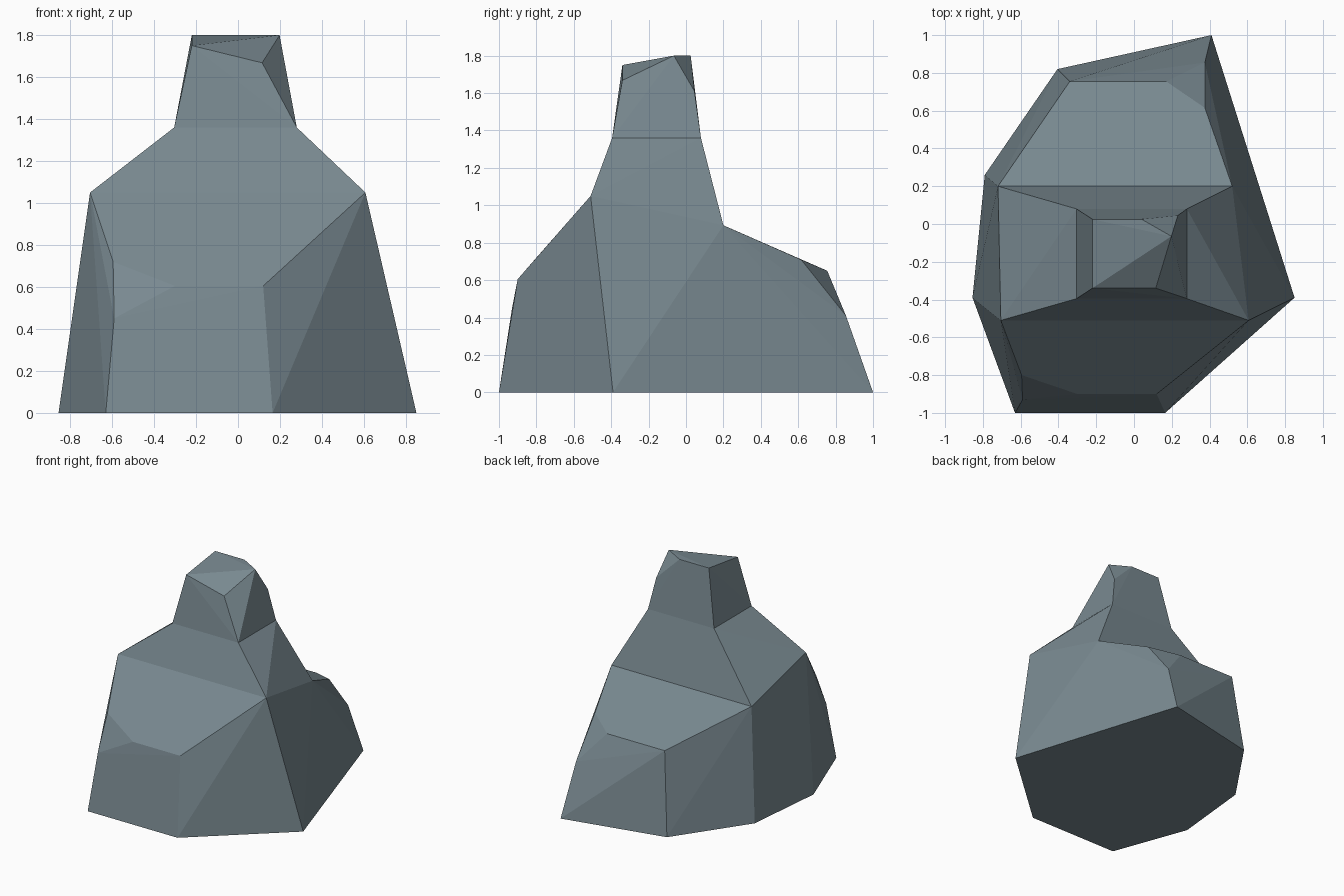
import bpy, bmesh

if "Cube" in bpy.data.objects:
    bpy.data.objects.remove(bpy.data.objects["Cube"])

# Key corners of the faceted boulder
base = [(-.63, -1, 0), (.165, -1, 0), (.85, -.39, 0), (.65, .26, 0),
        (.41, 1, 0), (-.405, .82, 0), (-.79, .26, 0), (-.855, -.39, 0)]
flank = [(.12, -.9, .605), (-.3, -.9, .605), (-.59, -.93, .45), (-.595, -.8, .72),
         (.375, .615, .71), (.375, .855, .41), (.17, .755, .65), (-.34, .755, .65)]
shoulder = [(-.705, -.51, 1.05), (.607, -.51, 1.05), (.52, .2, .893), (-.72, .2, .893)]
neck = [(-.304, -.395, 1.36), (.28, -.395, 1.36), (.28, .08, 1.36), (-.304, .08, 1.36)]
crown = [(-.22, -.34, 1.75), (.115, -.34, 1.668), (.198, -.065, 1.8),
         (.232, .045, 1.61), (.04, .025, 1.8), (-.22, .025, 1.8)]

bm = bmesh.new()


def add_hull(points, rings):
    """Convex chunk of rock, left open where it joins its neighbours."""
    verts = [bm.verts.new(p) for p in points]
    joins = [{verts[points.index(p)] for p in ring} for ring in rings]
    bmesh.ops.convex_hull(bm, input=verts)
    inner = [f for f in bm.faces if any(set(f.verts) <= j for j in joins)]
    bmesh.ops.delete(bm, geom=inner, context='FACES_ONLY')


# Body, sloping shoulders and capped peak
add_hull(base + flank + shoulder, [shoulder])
add_hull(shoulder + neck, [shoulder, neck])
add_hull(neck + crown, [neck])

# Weld the three chunks into one closed shell
bmesh.ops.remove_doubles(bm, verts=bm.verts[:], dist=.001)
loose = [e for e in bm.edges if not e.link_faces]
bmesh.ops.delete(bm, geom=loose, context='EDGES')
bmesh.ops.dissolve_limit(bm, angle_limit=.02, verts=bm.verts[:], edges=bm.edges[:])
bmesh.ops.recalc_face_normals(bm, faces=bm.faces[:])

mesh = bpy.data.meshes.new("boulder")
bm.to_mesh(mesh)
bm.free()

# Blue-grey stone
stone = bpy.data.materials.new("blue grey stone")
stone.diffuse_color = (.19, .25, .28, 1)
stone.use_nodes = True
stone.node_tree.nodes["Principled BSDF"].inputs["Base Color"].default_value = stone.diffuse_color
mesh.materials.append(stone)
bpy.context.collection.objects.link(bpy.data.objects.new("boulder", mesh))
